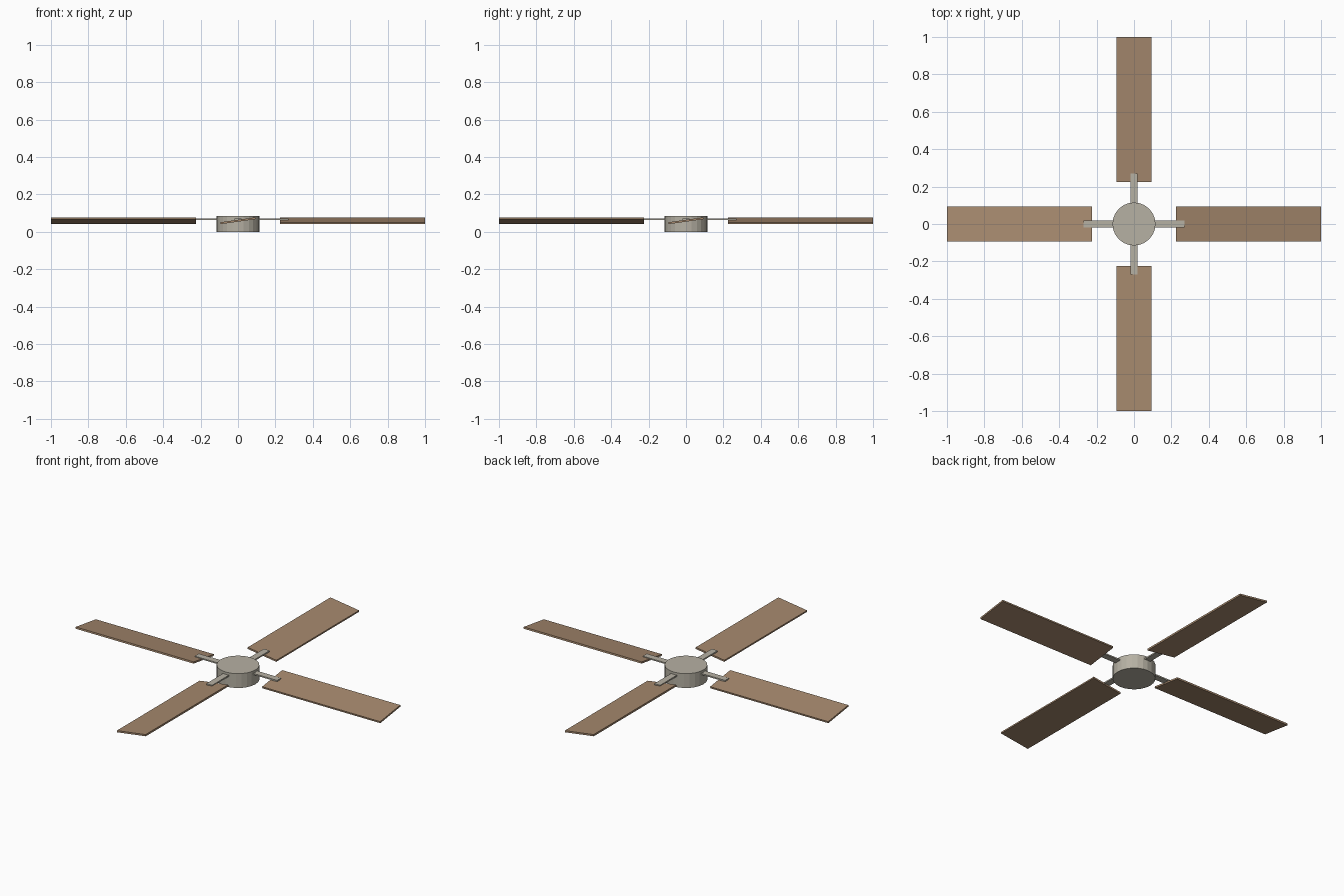
import bpy, bmesh, math
from mathutils import Matrix, Vector

cube = bpy.data.objects.get("Cube")
if cube:
    bpy.data.objects.remove(cube, do_unlink=True)


def material(name, rgb):
    m = bpy.data.materials.new(name)
    m.use_nodes = True
    m.diffuse_color = (*rgb, 1)
    m.node_tree.nodes["Principled BSDF"].inputs["Base Color"].default_value = (*rgb, 1)
    return m


wood = material("brown wood", (0.38, 0.25, 0.155))
metal = material("warm grey metal", (0.47, 0.44, 0.37))


def add_object(name, bm, mat):
    mesh = bpy.data.meshes.new(name)
    bm.to_mesh(mesh)
    bm.free()
    mesh.materials.append(mat)
    obj = bpy.data.objects.new(name, mesh)
    bpy.context.collection.objects.link(obj)
    return obj


def radial_box(name, inner, outer, width, thick, z, pitch, turn, mat):
    """Box running outward from the hub, pitched about its own length."""
    bm = bmesh.new()
    bmesh.ops.create_cube(bm, size=1)
    size = Matrix.Diagonal((outer - inner, width, thick, 1))
    place = Matrix.Translation(Vector(((inner + outer) / 2, 0, z)))
    bm.transform(Matrix.Rotation(turn, 4, "Z") @ place
                 @ Matrix.Rotation(pitch, 4, "X") @ size)
    return add_object(name, bm, mat)


# Central motor hub
HUB_RADIUS, HUB_HEIGHT = 0.115, 0.085
bm = bmesh.new()
bmesh.ops.create_cone(bm, cap_ends=True, segments=24, radius1=HUB_RADIUS,
                      radius2=HUB_RADIUS, depth=HUB_HEIGHT,
                      matrix=Matrix.Translation((0, 0, HUB_HEIGHT / 2)))
add_object("hub", bm, metal)

# Four pitched blades, each carried by a flat arm
PITCH = math.radians(8)
for side, turn in (("left", 0), ("back", 90), ("right", 180), ("front", 270)):
    angle = math.radians(turn)
    radial_box(side + "_blade", 0.225, 1.0, 0.19, 0.01, 0.059, PITCH, angle, wood)
    radial_box(side + "_arm", 0.08, 0.27, 0.038, 0.008, 0.067, 0, angle, metal)
